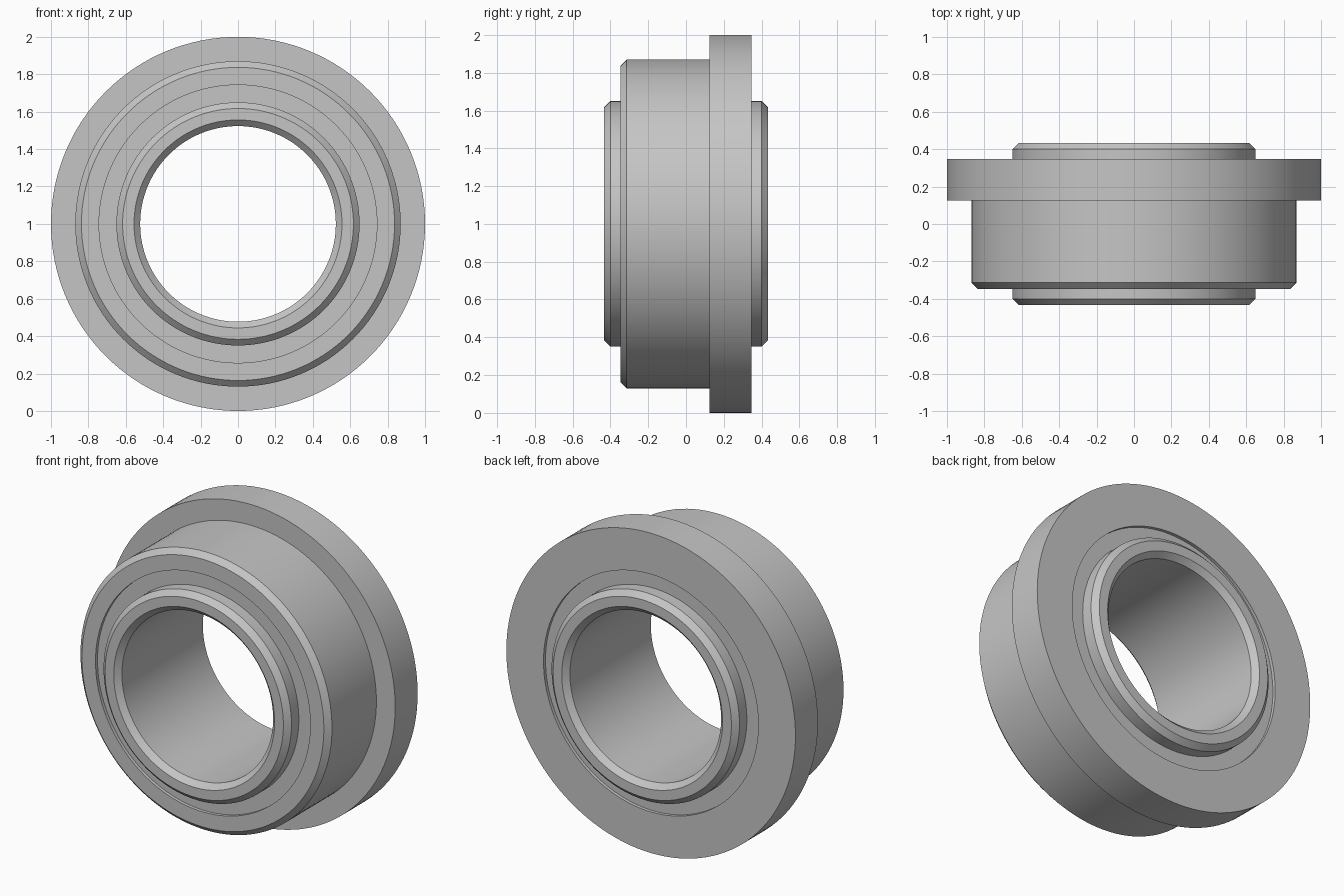
import bpy
import bmesh
import math
from mathutils import Matrix, Vector

SEGMENTS = 128
CENTRE = Vector((0, 0, 1))

cube = bpy.data.objects.get("Cube")
if cube:
    bpy.data.objects.remove(cube, do_unlink=True)

steel = bpy.data.materials.new("light_grey_steel")
steel.use_nodes = True
grey = (0.56, 0.56, 0.56, 1)
steel.diffuse_color = grey
steel.node_tree.nodes["Principled BSDF"].inputs["Base Color"].default_value = grey


def lathe(name, profile):
    """Spin a closed (radius, y) profile around the bearing axis."""
    bm = bmesh.new()
    verts = [bm.verts.new((r, y, 0)) for r, y in profile]
    edges = [bm.edges.new((v, verts[(i + 1) % len(verts)])) for i, v in enumerate(verts)]
    bmesh.ops.spin(bm, geom=verts + edges, cent=(0, 0, 0), axis=(0, 1, 0),
                   angle=math.tau, steps=SEGMENTS, use_merge=True)
    bmesh.ops.remove_doubles(bm, verts=bm.verts, dist=0.0001)
    bmesh.ops.recalc_face_normals(bm, faces=bm.faces)
    bm.transform(Matrix.Translation(CENTRE))
    mesh = bpy.data.meshes.new(name)
    bm.to_mesh(mesh)
    bm.free()
    mesh.materials.append(steel)
    obj = bpy.data.objects.new(name, mesh)
    bpy.context.collection.objects.link(obj)
    bpy.ops.object.select_all(action="DESELECT")
    obj.select_set(True)
    bpy.context.view_layer.objects.active = obj
    bpy.ops.object.shade_smooth_by_angle(angle=math.radians(30))
    return obj


chamfer = 0.033
half_outer, half_inner = 0.347, 0.433

# Outer ring with a chamfered front and a square flange at the back
body, flange, race = 0.87, 1.0, 0.743
lathe("outer_ring", [
    (race, -half_outer), (body - chamfer, -half_outer), (body, -half_outer + chamfer),
    (body, 0.125), (flange, 0.125), (flange, half_outer), (race, half_outer),
])

# Inner ring, chamfered on both rims and both bore edges
bore, rim = 0.523, 0.65
front = [(bore, -half_inner + chamfer), (bore + chamfer, -half_inner),
         (rim - chamfer, -half_inner), (rim, -half_inner + chamfer)]
lathe("inner_ring", front + [(r, -y) for r, y in reversed(front)])

# Seal filling the gap between the rings, slightly recessed
seal = half_outer - 0.02
lathe("seal", [(rim - 0.005, -seal), (race + 0.005, -seal),
               (race + 0.005, seal), (rim - 0.005, seal)])
